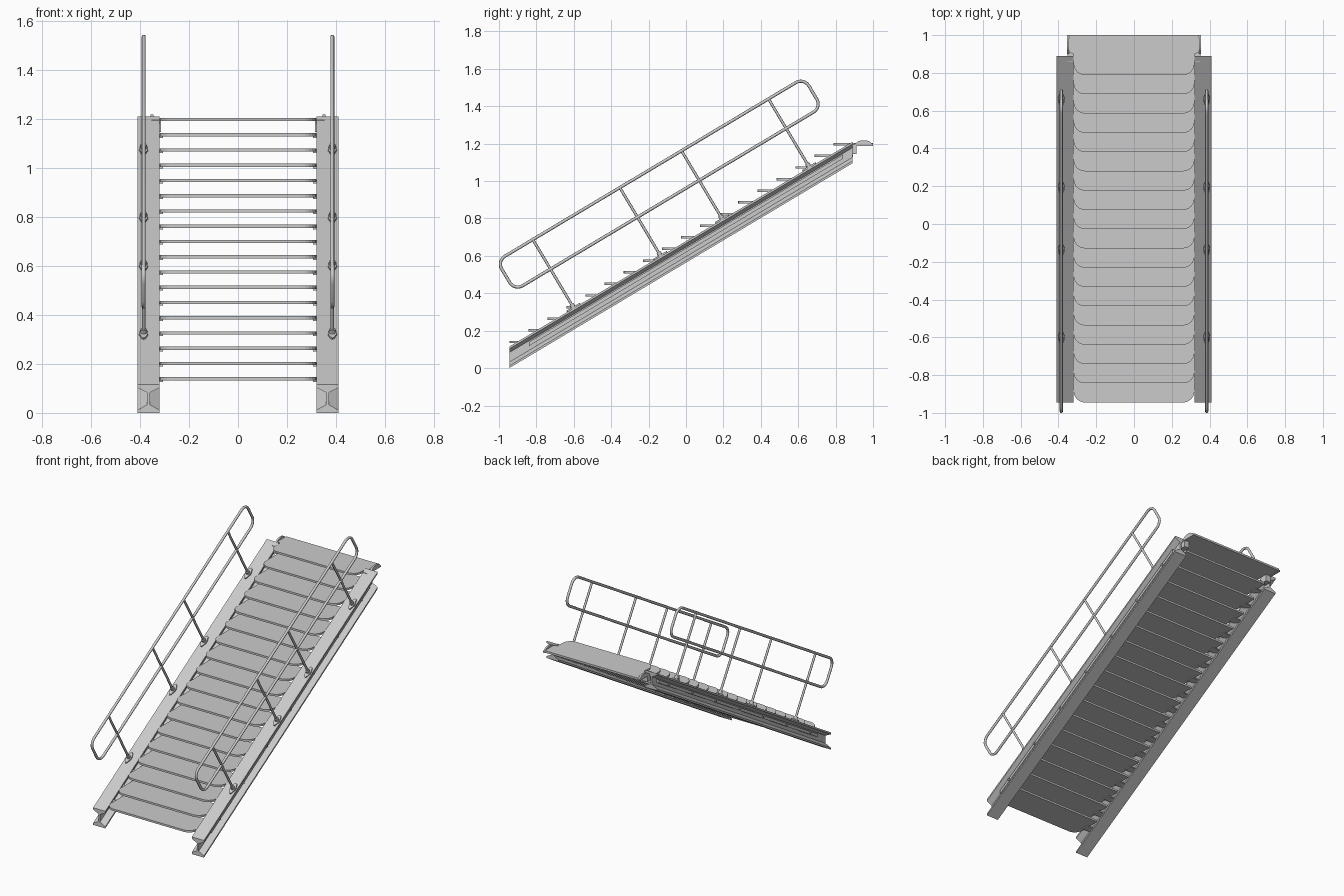
import bpy, bmesh
from math import sin, cos, pi, atan2
from mathutils import Vector

if "Cube" in bpy.data.objects:
    bpy.data.objects.remove(bpy.data.objects["Cube"])

# Slope frame: s runs up the flight, n is perpendicular to it
Y0, RUN, RISE, H = -0.945, 1.835, 1.095, 0.115
A = atan2(RISE, RUN)
def slope(x, s, n):
    return Vector((x, Y0 + s * cos(A) - n * sin(A), H + s * sin(A) + n * cos(A)))

def prism(name, base, offset):
    """Solid swept from a polygon of 3D points along an offset vector."""
    bm = bmesh.new()
    off = Vector(offset)
    a = [bm.verts.new(p) for p in base]
    b = [bm.verts.new(Vector(p) + off) for p in base]
    bm.faces.new(a)
    bm.faces.new(b[::-1])
    for i in range(len(a)):
        j = (i + 1) % len(a)
        bm.faces.new((a[i], b[i], b[j], a[j]))
    bmesh.ops.recalc_face_normals(bm, faces=bm.faces)
    me = bpy.data.meshes.new(name)
    bm.to_mesh(me)
    bm.free()
    ob = bpy.data.objects.new(name, me)
    bpy.context.collection.objects.link(ob)
    return ob

def box(name, x0, x1, y0, y1, z0, z1):
    return prism(name, [(x0, y0, z0), (x1, y0, z0), (x1, y1, z0), (x0, y1, z0)], (0, 0, z1 - z0))

def tube(name, pts, r, cyclic=False):
    cu = bpy.data.curves.new(name, 'CURVE')
    cu.dimensions = '3D'
    cu.bevel_depth, cu.bevel_resolution, cu.use_fill_caps = r, 2, True
    sp = cu.splines.new('POLY')
    sp.points.add(len(pts) - 1)
    for p, q in zip(sp.points, pts):
        p.co = (*q, 1)
    sp.use_cyclic_u = cyclic
    ob = bpy.data.objects.new(name, cu)
    bpy.context.collection.objects.link(ob)
    return ob

def arc(cx, cy, r, a0, a1, n=6):
    return [(cx + r * cos(a0 + (a1 - a0) * i / n), cy + r * sin(a0 + (a1 - a0) * i / n))
            for i in range(n + 1)]

# Treads: thin plates with rounded front corners, the last one is the landing
N, GO, UP, DEPTH, T = 18, 0.102, 0.0622, 0.205, 0.013
for i in range(N):
    y, z = Y0 + i * GO, 0.133 + i * UP
    last = i == N - 1
    front = arc(-0.26, y + 0.06, 0.06, pi, 1.5 * pi) + arc(0.26, y + 0.06, 0.06, 1.5 * pi, 2 * pi)
    if last:
        back = [(0.32, 0.9), (0.345, 0.91), (0.345, 1.0), (-0.345, 1.0), (-0.345, 0.91), (-0.32, 0.9)]
    else:
        back = [(0.32, y + DEPTH), (-0.32, y + DEPTH)]
    prism("landing_plate" if last else "tread", [(px, py, z) for px, py in front + back], (0, 0, T))
    # Cleats joining each tread to the beams
    if not last:
        for m in (1, -1):
            box("tread_cleat", m * 0.305, m * 0.363, y + 0.085, y + 0.135, z - 0.006, z)

# I-beam profile with tapered flanges (x, z)
half = [(0.045, 0), (0.045, 0.012), (0.006, 0.032), (0.006, H - 0.032), (0.045, H - 0.012), (0.045, H)]
profile = half + [(-x, z) for x, z in reversed(half)]

S0, S1, N0, N1, R = 0.178, 2.09, 0.243, 0.427, 0.05
POST_Y = (-0.6, -0.135, 0.195, 0.66)
for m in (1, -1):
    # Sloping side beam with vertical end cuts
    prism("side_beam", [(m * 0.365 + x, Y0, z) for x, z in profile], (0, RUN, RISE))

    # Strip with bolts in the outer channel
    k = RISE / RUN
    y0, y1 = -0.84, 0.84
    zc = 0.066 + (y0 - Y0) * k
    prism("channel_strip", [(m * x, y0, zc + z) for x, z in
          ((0.371, -0.011), (0.39, -0.011), (0.39, 0.011), (0.371, 0.011))], (0, y1 - y0, (y1 - y0) * k))
    for j in range(7):
        c = slope(m * 0.388, 0.2 + j * 0.29, -0.042)
        prism("strip_bolt", [c + Vector((0, py, pz)) for py, pz in arc(0, 0, 0.008, 0, 5 * pi / 3, 5)],
              (m * 0.008, 0, 0))

    # Handrail loop with rounded corners
    loop = (arc(S0 + R, N0 + R, R, pi, 1.5 * pi) + arc(S1 - R, N0 + R, R, 1.5 * pi, 2 * pi)
            + arc(S1 - R, N1 - R, R, 0, pi / 2) + arc(S0 + R, N1 - R, R, pi / 2, pi))
    tube("handrail_loop", [slope(m * 0.385, s, n) for s, n in loop], 0.0085, True)

    # Posts square to the slope, on diamond feet
    up = slope(0, 0, 1) - slope(0, 0, 0)
    for py in POST_Y:
        s = (py - Y0) / cos(A)
        tube("rail_post", [slope(m * 0.385, s, 0), slope(m * 0.385, s, N1)], 0.0075)
        foot = [(0, -0.042), (0.008, -0.036), (0.018, -0.008), (0.018, 0.008), (0.008, 0.036), (0, 0.042),
                (-0.008, 0.036), (-0.018, 0.008), (-0.018, -0.008), (-0.008, -0.036)]
        prism("post_foot", [slope(m * 0.385 + x, s + d, -0.001) for x, d in foot], up * 0.009)
        prism("post_socket", [slope(m * 0.385 + x, s + d, 0.008)
              for x, d in arc(0, 0, 0.013, 0, 11 * pi / 6, 11)], up * 0.016)

    # Rounded end tabs of the landing and their mounts on the beam
    zl = 0.133 + (N - 1) * UP
    tab = [(0.9, zl - 0.004), (1.0, zl - 0.004), (1.0, zl + 0.006), (0.98, zl + 0.022),
           (0.965, zl + 0.027), (0.935, zl + 0.027), (0.92, zl + 0.022), (0.9, zl + 0.006)]
    prism("landing_tab", [(m * 0.344, y, z) for y, z in tab], (m * 0.012, 0, 0))
    box("landing_mount", m * 0.315, m * 0.352, 0.86, 0.912, zl - 0.045, zl + 0.004)
